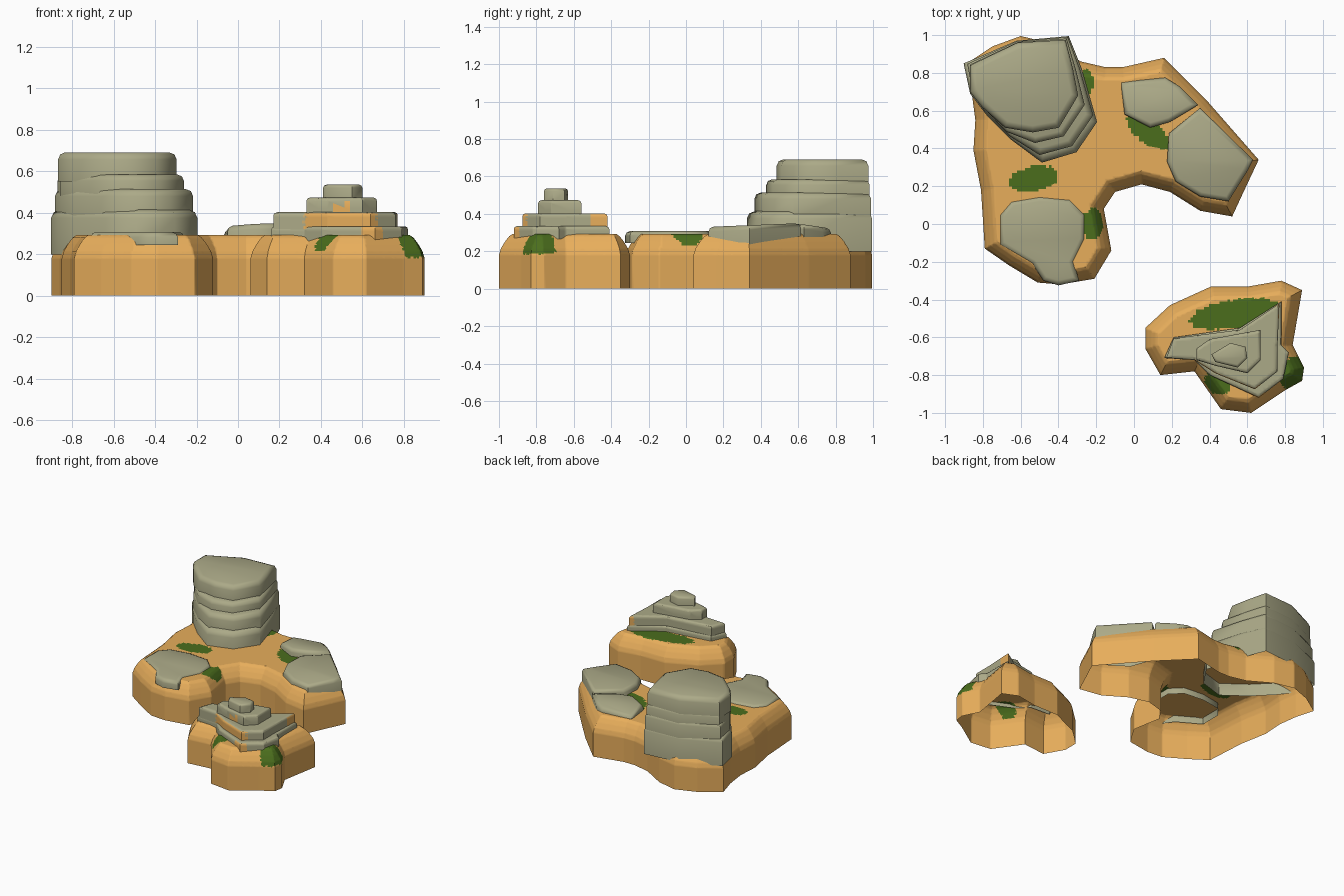
import bpy, bmesh, math, random
from mathutils import Vector
from mathutils.geometry import tessellate_polygon

if "Cube" in bpy.data.objects:
    bpy.data.objects.remove(bpy.data.objects["Cube"])

random.seed(4)


def material(name, rgb):
    m = bpy.data.materials.new(name)
    m.diffuse_color = (*rgb, 1)
    m.use_nodes = True
    m.node_tree.nodes["Principled BSDF"].inputs["Base Color"].default_value = m.diffuse_color
    return m


SAND = material("sandy orange", (0.80, 0.42, 0.105))
ROCK = material("grey green rock", (0.41, 0.40, 0.245))
MOSS = material("moss green", (0.07, 0.155, 0.012))


def inset(pts, d):
    """Mitred inward offset of an anticlockwise outline."""
    out = []
    n = len(pts)
    for i in range(n):
        a, b, c = (Vector(pts[(i + k) % n]) for k in (-1, 0, 1))
        e1, e2 = (b - a).normalized(), (c - b).normalized()
        n1, n2 = Vector((-e1.y, e1.x)), Vector((-e2.y, e2.x))
        m = (n1 + n2).normalized()
        out.append(tuple(b + m * d / max(0.6, m.dot(n1))))
    return out


def loft(bm, outline, profile, tilt=None):
    """Open-bottomed slab: stacked insets of an outline, capped on top."""
    area = sum(p[0] * q[1] - q[0] * p[1]
               for p, q in zip(outline, outline[1:] + outline[:1]))
    pts = outline if area > 0 else outline[::-1]
    rings = []
    for z, d in profile:
        ring = inset(pts, d) if d else pts
        rings.append([bm.verts.new((x, y, z + (tilt(x, y) if tilt else 0))) for x, y in ring])
    n = len(pts)
    for lo, hi in zip(rings, rings[1:]):
        for i in range(n):
            j = (i + 1) % n
            bm.faces.new((lo[i], lo[j], hi[j], hi[i]))
    top = rings[-1]
    for tri in tessellate_polygon([[Vector((v.co.x, v.co.y, 0)) for v in top]]):
        f = bm.faces.new([top[k] for k in tri])
        f.normal_update()
        if f.normal.z < 0:
            f.normal_flip()


def slab(z0, z1, r=0.02):
    return [(z0, 0), (z1 - r, 0), (z1 - r * 0.3, r * 0.3), (z1, r)]


def paint(bm, patches, step, walls_only=False):
    """Cut the mesh finely, then colour faces in ragged ellipses (x, y, rx, ry, angle, lowest z)."""
    bmesh.ops.triangulate(bm, faces=[f for f in bm.faces if len(f.verts) > 3])
    for axis, lo, hi in ((0, -1, 1), (1, -1, 1), (2, 0.16, 0.42)):
        no = Vector((0, 0, 0))
        no[axis] = 1
        vals = [v.co[axis] for v in bm.verts]
        lo, hi = max(lo, min(vals)), min(hi, max(vals))
        for k in range(1, int((hi - lo) / step) + 1):
            bmesh.ops.bisect_plane(bm, geom=bm.verts[:] + bm.edges[:] + bm.faces[:],
                                   plane_co=no * (lo + k * step + 0.0013), plane_no=no)
    bm.normal_update()
    for f in bm.faces:
        c = f.calc_center_median()
        if walls_only and f.normal.z > 0.5:
            continue
        for x, y, rx, ry, ang, low in patches:
            t = math.radians(ang)
            u = (c.x - x) * math.cos(t) + (c.y - y) * math.sin(t)
            v = (c.y - y) * math.cos(t) - (c.x - x) * math.sin(t)
            if c.z > low and (u / rx) ** 2 + (v / ry) ** 2 < random.uniform(0.85, 1.1):
                f.material_index = 1


def finish(bm, name, mats):
    me = bpy.data.meshes.new(name)
    bm.to_mesh(me)
    bm.free()
    for m in mats:
        me.materials.append(m)
    ob = bpy.data.objects.new(name, me)
    bpy.context.collection.objects.link(ob)
    return ob


# Sandy ground islands with moss patches
GROUND = [(0, 0), (0.18, 0), (0.215, 0.01), (0.25, 0.03), (0.28, 0.052), (0.293, 0.07)]
large = [(-0.6, 0.995), (-0.45, 0.96), (-0.28, 0.86), (-0.15, 0.83), (-0.06, 0.83), (0.16, 0.88),
         (0.38, 0.66), (0.66, 0.34), (0.58, 0.17), (0.52, 0.04), (0.35, 0.07), (0.19, 0.17),
         (0.04, 0.21), (-0.10, 0.17), (-0.16, 0.08), (-0.12, -0.14), (-0.21, -0.29),
         (-0.39, -0.32), (-0.51, -0.31), (-0.66, -0.22), (-0.79, -0.13), (-0.81, 0.18),
         (-0.85, 0.39), (-0.84, 0.55), (-0.86, 0.70), (-0.90, 0.84), (-0.75, 0.94)]
small = [(0.06, -0.55), (0.19, -0.43), (0.41, -0.33), (0.61, -0.33), (0.78, -0.30), (0.89, -0.35),
         (0.84, -0.64), (0.90, -0.76), (0.89, -0.83), (0.80, -0.88), (0.62, -1.0),
         (0.46, -0.98), (0.32, -0.78), (0.14, -0.80), (0.06, -0.66)]
moss_large = [(-0.53, 0.24, 0.135, 0.065, 12, 0.2), (-0.22, 0.0, 0.055, 0.085, 0, 0.22),
              (-0.25, 0.75, 0.035, 0.07, 0, 0.2), (0.07, 0.49, 0.14, 0.06, -38, 0.2)]
moss_small = [(0.53, -0.475, 0.24, 0.075, 10, 0.2), (0.85, -0.79, 0.08, 0.095, -20, 0.185),
              (0.44, -0.845, 0.075, 0.055, -20, 0.215)]
for name, outline, moss in (("large_ground", large, moss_large),
                            ("small_ground", small, moss_small)):
    bm = bmesh.new()
    loft(bm, outline, GROUND)
    paint(bm, moss, 0.014)
    finish(bm, name, [SAND, MOSS])

# Tall layered boulder: layers blend from the foot outline to the top outline
foot = [(-0.90, 0.85), (-0.62, 0.97), (-0.34, 0.995), (-0.28, 0.82), (-0.19, 0.54),
        (-0.30, 0.38), (-0.48, 0.325), (-0.66, 0.45), (-0.79, 0.58), (-0.86, 0.69)]
crown = [(-0.86, 0.84), (-0.62, 0.96), (-0.37, 0.975), (-0.32, 0.82), (-0.29, 0.68),
         (-0.40, 0.51), (-0.54, 0.485), (-0.68, 0.51), (-0.80, 0.62), (-0.86, 0.70)]
bm = bmesh.new()
for t, z0, z1, r in ((0, 0.2, 0.415, 0.04), (0.25, 0.37, 0.515, 0.035),
                     (0.65, 0.48, 0.585, 0.03), (1, 0.55, 0.692, 0.035)):
    ring = [(a[0] + (b[0] - a[0]) * t + random.uniform(-0.008, 0.008),
             a[1] + (b[1] - a[1]) * t) for a, b in zip(foot, crown)]
    loft(bm, ring, slab(z0, z1, r))
finish(bm, "tall_boulder", [ROCK])

# Flat stones
flat_front = [(-0.71, 0.05), (-0.65, 0.12), (-0.50, 0.145), (-0.34, 0.13), (-0.26, 0.05),
              (-0.26, -0.08), (-0.32, -0.20), (-0.29, -0.30), (-0.40, -0.325), (-0.48, -0.30),
              (-0.54, -0.21), (-0.71, -0.11)]
flat_back = [(-0.07, 0.75), (0.02, 0.76), (0.165, 0.775), (0.24, 0.73), (0.34, 0.63),
             (0.19, 0.54), (0.085, 0.51), (-0.05, 0.58)]
flat_side = [(0.35, 0.615), (0.63, 0.34), (0.60, 0.28), (0.50, 0.12), (0.35, 0.145),
             (0.22, 0.225), (0.175, 0.33), (0.185, 0.48)]
for name, outline, z0, z1, tilt in (
        ("front_flat_stone", flat_front, 0.245, 0.308, None),
        ("back_flat_stone", flat_back, 0.24, 0.348,
         lambda x, y: -0.15 * max(0, y - 0.6) + 0.08 * min(0, x - 0.1)),
        ("side_flat_stone", flat_side, 0.215, 0.342, lambda x, y: 0.04 * (y - 0.4))):
    bm = bmesh.new()
    loft(bm, outline, slab(z0, z1, 0.025), tilt)
    finish(bm, name, [ROCK])

# Stepped stone pile, lower walls streaked with sand
step1 = [(0.16, -0.71), (0.21, -0.60), (0.56, -0.55), (0.78, -0.41), (0.78, -0.64),
         (0.82, -0.68), (0.79, -0.82), (0.66, -0.92), (0.40, -0.80), (0.32, -0.72)]
step2 = [(0.17, -0.71), (0.21, -0.605), (0.56, -0.56), (0.77, -0.42), (0.76, -0.64),
         (0.76, -0.78), (0.64, -0.875), (0.43, -0.79), (0.32, -0.72)]
step3 = [(0.33, -0.66), (0.40, -0.61), (0.67, -0.56), (0.67, -0.72), (0.60, -0.79),
         (0.43, -0.75), (0.33, -0.72)]
step4 = [(0.41, -0.69), (0.51, -0.63), (0.59, -0.65), (0.60, -0.71), (0.55, -0.76),
         (0.43, -0.73)]
for i, (outline, z0, z1, sand) in enumerate((
        (step1, 0.265, 0.335, [(0.64, -0.92, 0.07, 0.05, 0, 0.2)]),
        (step2, 0.32, 0.403, [(0.50, -0.81, 0.20, 0.07, -25, 0.3),
                              (0.77, -0.46, 0.03, 0.05, 0, 0.3)]),
        (step3, 0.39, 0.473, [(0.50, -0.765, 0.05, 0.03, 0, 0.3)]),
        (step4, 0.46, 0.536, []))):
    bm = bmesh.new()
    loft(bm, outline, slab(z0, z1, 0.015))
    if sand:
        paint(bm, sand, 0.014, walls_only=True)
    if i == 2:  # only the lower half of this step is sandy
        for f in bm.faces:
            if f.calc_center_median().z > 0.44:
                f.material_index = 0
    finish(bm, f"pile_step_{i + 1}", [ROCK, SAND])

# Smooth shading with sharp edges kept
for ob in bpy.context.scene.objects:
    ob.select_set(True)
    bpy.context.view_layer.objects.active = ob
bpy.ops.object.shade_smooth_by_angle(angle=math.radians(50))
